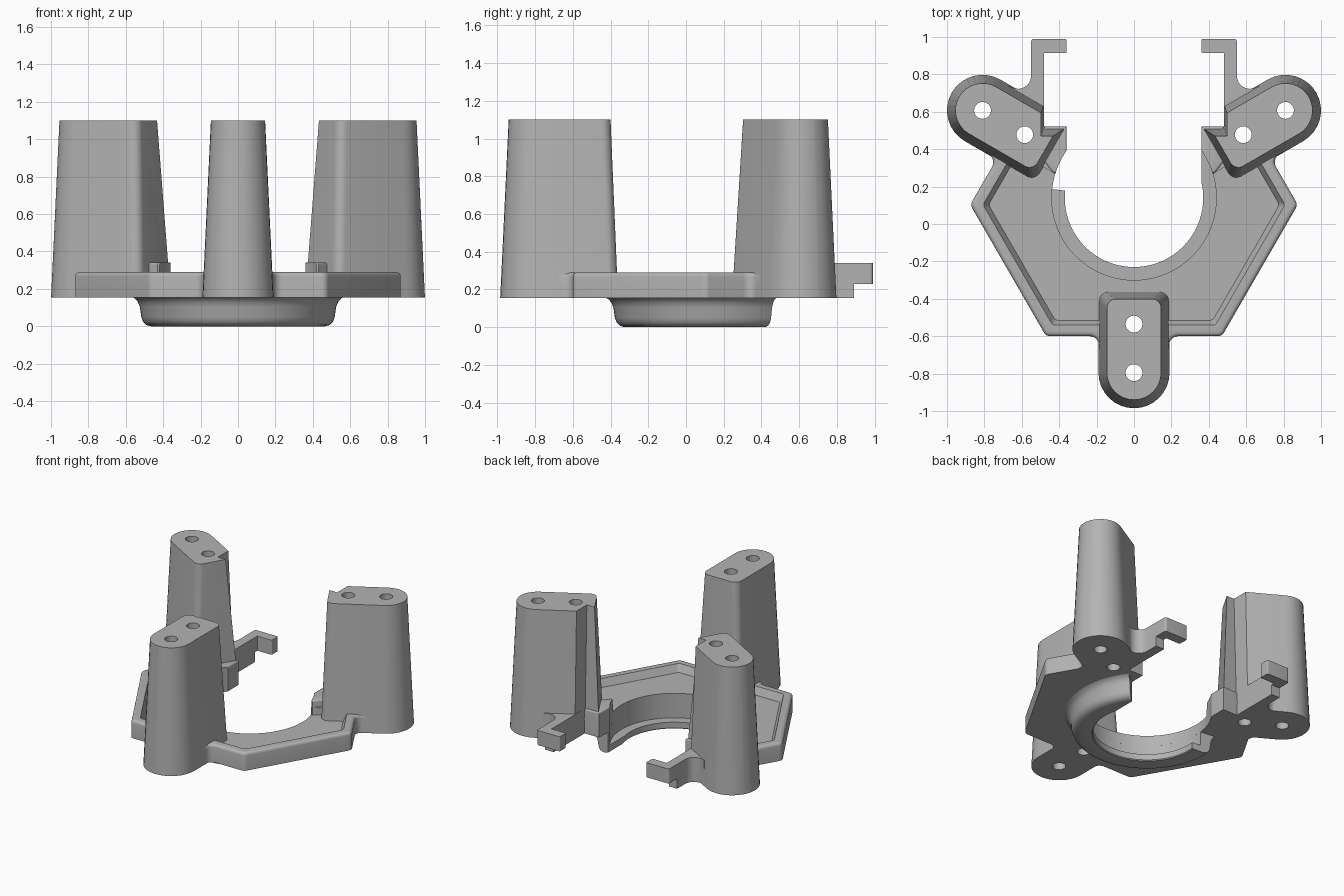
import bpy, bmesh, math
from mathutils import Vector, Matrix

cube = bpy.data.objects.get("Cube")
if cube:
    bpy.data.objects.remove(cube, do_unlink=True)

grey = bpy.data.materials.new("plain_grey")
grey.use_nodes = True
grey.diffuse_color = (0.45, 0.45, 0.45, 1)
grey.node_tree.nodes["Principled BSDF"].inputs["Base Color"].default_value = grey.diffuse_color

BORE_Y = 0.14            # centre of the bore and of the three-fold layout
BASE, RIM, PAD, TOP = 0.155, 0.29, 0.34, 1.1


def polar(k, s, r, fillet=0):
    """Sideways offset s and distance r from the bore centre, in sector k."""
    v = Matrix.Rotation(math.radians(120 * k), 2) @ Vector((s, -r))
    return (v.x, v.y + BORE_Y, fillet)


def flip(pts):
    return [(-p[0], *p[1:]) for p in reversed(pts)]


def rounded(pts, n=8):
    """Closed outline with a fillet radius stored at each corner."""
    out = []
    for i, (x, y, r) in enumerate(pts):
        p = Vector((x, y))
        if not r:
            out.append(p)
            continue
        a = (Vector(pts[i - 1][:2]) - p).normalized()
        b = (Vector(pts[(i + 1) % len(pts)][:2]) - p).normalized()
        half = a.angle(b) / 2
        c = p + (a + b).normalized() * r / math.sin(half)
        v0 = p + a * r / math.tan(half) - c
        v1 = p + b * r / math.tan(half) - c
        turn = math.atan2(v0.x * v1.y - v0.y * v1.x, v0.dot(v1))
        out += [c + Matrix.Rotation(turn * j / n, 2) @ v0 for j in range(n + 1)]
    return out


def finish(name, bm):
    bmesh.ops.recalc_face_normals(bm, faces=bm.faces)
    me = bpy.data.meshes.new(name)
    bm.to_mesh(me)
    bm.free()
    me.materials.append(grey)
    ob = bpy.data.objects.new(name, me)
    bpy.context.scene.collection.objects.link(ob)
    return ob


def loft(name, low, high, z0, z1, bevel=0):
    """Solid between two outlines, with an optional rounded top edge."""
    bm = bmesh.new()
    a = [bm.verts.new((p[0], p[1], z0)) for p in low]
    b = [bm.verts.new((p[0], p[1], z1)) for p in high]
    bm.faces.new(a[::-1])
    top = bm.faces.new(b)
    for i in range(len(a)):
        bm.faces.new((a[i - 1], a[i], b[i], b[i - 1]))
    bmesh.ops.recalc_face_normals(bm, faces=bm.faces)
    if bevel:
        bmesh.ops.bevel(bm, geom=list(top.edges), offset=bevel, segments=4,
                        profile=0.5, affect='EDGES')
    return finish(name, bm)


def cylinder(name, x, y, r, z0, z1, n):
    ring = [(x + r * math.cos(2 * math.pi * i / n), y + r * math.sin(2 * math.pi * i / n))
            for i in range(n)]
    return loft(name, ring, ring, z0, z1)


def leg_outline(k, w, inner):
    return rounded([polar(k, -w, inner, 0.05), polar(k, -w, 0.935 + w, w * 0.998),
                    polar(k, w, 0.935 + w, w * 0.998), polar(k, w, inner, 0.05)])


# Three tapered legs
legs = [loft(n, leg_outline(k, 0.19, 0.5), leg_outline(k, 0.145, 0.54), BASE, TOP)
        for k, n in enumerate(("front_leg", "left_leg", "right_leg"))]

# Base plate with filleted joins to the legs
side = [polar(0, 0.185, 0.82), polar(0, 0.19, 0.74, 0.05), polar(0, 0.47, 0.74, 0.04),
        polar(1, -0.47, 0.74, 0.04), polar(1, -0.19, 0.74, 0.05), polar(1, -0.185, 0.82),
        (0.6, 0.6, 0), (0.48, 0.52, 0), (0.36, 0.52, 0), (0.36, 0.2, 0)]
outline = rounded(side + flip(side))
plate = loft("base_plate", outline, outline, BASE, RIM, 0.022)

# Lower collar with an inner lip, swept around the bore
profile = [(0.37, 0.006), (0.376, 0), (0.465, 0), (0.49, 0.007), (0.508, 0.025),
           (0.517, 0.05), (0.525, 0.105), (0.535, 0.13), (0.552, 0.149), (0.57, 0.158),
           (0.44, 0.16), (0.44, 0.05), (0.37, 0.05)]
bm = bmesh.new()
steps, start, end = 72, math.radians(174), math.radians(397)
rows = []
for i in range(steps + 1):
    t = start + (end - start) * i / steps
    rows.append([bm.verts.new((r * math.cos(t), BORE_Y + r * math.sin(t), z))
                 for r, z in profile])
for u, v in zip(rows, rows[1:]):
    for j in range(len(profile)):
        bm.faces.new((u[j - 1], u[j], v[j], v[j - 1]))
bm.faces.new(rows[0])
bm.faces.new(rows[-1][::-1])
collar = finish("collar", bm)

# Raised pads and hooked arms, one per side
pads = []
for label, s in (("left", 1), ("right", -1)):
    def shape(pts):
        return rounded(pts if s > 0 else flip(pts))
    pad = shape([(0.36, 0.52, 0), (0.36, 0.3, 0), (0.43, 0.27, 0),
                 (0.5, 0.36, 0), (0.48, 0.52, 0)])
    pads.append(loft(label + "_pad", pad, pad, BASE, PAD, 0.012))
    arm = shape([(0.48, 0.89, 0), (0.48, 0.56, 0), (0.62, 0.62, 0), (0.67, 0.74, 0),
                 (0.55, 0.675, 0.07), (0.55, 0.89, 0)])
    loft(label + "_arm", arm, arm, BASE, PAD)
    hook = shape([(0.48, 0.89, 0), (0.55, 0.89, 0), (0.55, 0.99, 0.015),
                  (0.36, 0.99, 0.008), (0.36, 0.915, 0.008), (0.48, 0.915, 0)])
    loft(label + "_hook", hook, hook, 0.23, PAD)

# Cutters: screw holes, bore, recess, rear opening and leg notches
holes = []
for k in range(3):
    for r in (0.675, 0.935):
        x, y, _ = polar(k, 0, r)
        holes.append(cylinder("hole_cutter", x, y, 0.045, -0.5, 1.5, 32))
bore = cylinder("bore_cutter", 0, BORE_Y, 0.44, 0.1, 0.6, 96)


def recess_outline(inset):
    s, r = 0.47 - inset * 0.577, 0.74 - inset
    half = [polar(0, s, r, 0.03), polar(1, -s, r, 0.03), polar(1, -0.1, r),
            polar(1, -0.1, 0.45), (0.3, 0.2, 0)]
    return rounded(half + flip(half))


recess = loft("recess_cutter", recess_outline(0.085), recess_outline(0.05), 0.235, 0.31)


def box(w, y0, y1):
    return [(-w, y0), (w, y0), (w, y1), (-w, y1)]


opening = loft("opening_cutter", box(0.362, 0.14, 1.2), box(0.362, 0.14, 1.2), -0.1, 0.6)
notch = loft("notch_cutter", box(0.48, 0.52, 0.95), box(0.497, 0.47, 0.95), 0.1, 1.11)


def cut(ob, cutters):
    for c in cutters:
        m = ob.modifiers.new("cut", 'BOOLEAN')
        m.operation, m.solver, m.object = 'DIFFERENCE', 'EXACT', c
    bpy.context.view_layer.update()
    me = bpy.data.meshes.new_from_object(
        ob.evaluated_get(bpy.context.evaluated_depsgraph_get()))
    ob.modifiers.clear()
    ob.data = me


cut(plate, [recess, bore, opening] + holes)
cut(collar, [opening])
for k, leg in enumerate(legs):
    cut(leg, holes[2 * k:2 * k + 2] + ([notch] if k else []))
for pad in pads:
    cut(pad, [bore])
for c in holes + [bore, recess, opening, notch]:
    bpy.data.objects.remove(c, do_unlink=True)

# Smooth shading with crisp edges
for ob in bpy.context.scene.collection.objects:
    if ob.type == 'MESH':
        ob.data.shade_smooth()
        ob.data.set_sharp_from_angle(angle=math.radians(32))
